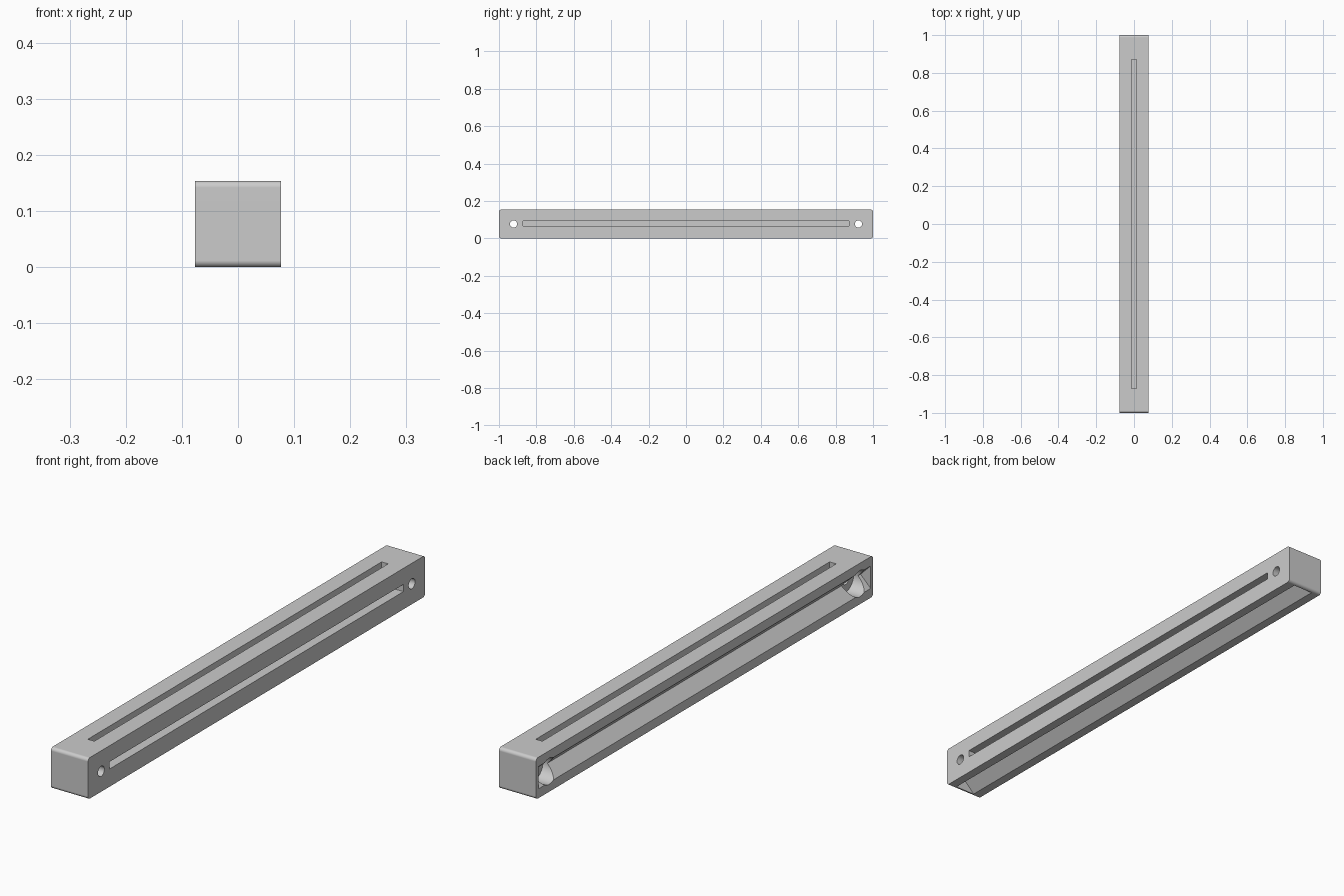
import bpy, bmesh, math
from mathutils import Matrix, Vector

if "Cube" in bpy.data.objects:
    bpy.data.objects.remove(bpy.data.objects["Cube"], do_unlink=True)

# Main dimensions
SIDE = 0.154
HALF = SIDE / 2
LENGTH = 2.0
SLOT_W, SLOT_L, SLOT_D = 0.027, 1.744, 0.05
GROOVE_HALF, GROOVE_L = 0.042, 1.972
HOLE_Y, HOLE_R, BORE_R, BORE_D = 0.922, 0.019, 0.049, 0.06
EDGE_R = 0.012
MID = Vector((0, 0, HALF))

# Single grey material
grey = bpy.data.materials.new("light_grey")
grey.use_nodes = True
grey.diffuse_color = (0.6, 0.6, 0.6, 1)
grey.node_tree.nodes["Principled BSDF"].inputs["Base Color"].default_value = (0.6, 0.6, 0.6, 1)


def make_object(name, bm):
    bmesh.ops.recalc_face_normals(bm, faces=bm.faces)
    mesh = bpy.data.meshes.new(name)
    bm.to_mesh(mesh)
    bm.free()
    mesh.materials.append(grey)
    obj = bpy.data.objects.new(name, mesh)
    bpy.context.collection.objects.link(obj)
    return obj


def box(name, center, size):
    bm = bmesh.new()
    bmesh.ops.create_cube(bm, size=1)
    bmesh.ops.scale(bm, vec=size, verts=bm.verts)
    bmesh.ops.translate(bm, vec=center, verts=bm.verts)
    return make_object(name, bm)


def cylinder_x(name, y, radius, x0, x1):
    bm = bmesh.new()
    bmesh.ops.create_cone(bm, cap_ends=True, segments=48, radius1=radius,
                          radius2=radius, depth=x1 - x0)
    bmesh.ops.rotate(bm, matrix=Matrix.Rotation(math.pi / 2, 3, "Y"), verts=bm.verts)
    bmesh.ops.translate(bm, vec=((x0 + x1) / 2, y, HALF), verts=bm.verts)
    return make_object(name, bm)


def v_groove(name, angle):
    # 45 degree prism opening downwards, turned about the bar's long axis
    bm = bmesh.new()
    over = 0.02
    w = GROOVE_HALF + over
    profile = [(-w, -HALF - over), (w, -HALF - over), (0, -HALF + GROOVE_HALF)]
    face = bm.faces.new([bm.verts.new((x, -GROOVE_L / 2, z)) for x, z in profile])
    ext = bmesh.ops.extrude_face_region(bm, geom=[face])
    moved = [v for v in ext["geom"] if isinstance(v, bmesh.types.BMVert)]
    bmesh.ops.translate(bm, vec=(0, GROOVE_L, 0), verts=moved)
    bmesh.ops.rotate(bm, matrix=Matrix.Rotation(angle, 3, "Y"), verts=bm.verts)
    bmesh.ops.translate(bm, vec=MID, verts=bm.verts)
    return make_object(name, bm)


# Square bar with its four crosswise edges rounded
bar = box("bar", MID, (SIDE, LENGTH, SIDE))
bm = bmesh.new()
bm.from_mesh(bar.data)
cross = [e for e in bm.edges if abs(e.verts[0].co.x - e.verts[1].co.x) > HALF]
bmesh.ops.bevel(bm, geom=cross, offset=EDGE_R, segments=6, profile=0.5, affect="EDGES")
bm.to_mesh(bar.data)
bm.free()

# Blind slots on the top and the left side
cutters = [
    box("top_slot", (0, 0, SIDE), (SLOT_W, SLOT_L, 2 * SLOT_D)),
    box("side_slot", (HALF, 0, HALF + 0.003), (2 * SLOT_D, SLOT_L, SLOT_W)),
    # V grooves on the underside and the right side
    v_groove("bottom_groove", 0),
    v_groove("side_groove", math.pi / 2),
]
# Counterbored screw holes near both ends
for y in (-HOLE_Y, HOLE_Y):
    cutters.append(cylinder_x("counterbore", y, BORE_R, -HALF - 0.05, -HALF + BORE_D))
    cutters.append(cylinder_x("screw_hole", y, HOLE_R, -HALF - 0.06, HALF + 0.05))

# Cut everything out of the bar
bpy.context.view_layer.objects.active = bar
for cutter in cutters:
    cutter.hide_render = True
    mod = bar.modifiers.new("cut", "BOOLEAN")
    mod.operation = "DIFFERENCE"
    mod.solver = "EXACT"
    mod.object = cutter
    bpy.ops.object.modifier_apply(modifier=mod.name)
    bpy.data.objects.remove(cutter, do_unlink=True)

# Smooth the rounded edges and holes, keep flat faces flat
bpy.ops.object.select_all(action="DESELECT")
bar.select_set(True)
bpy.ops.object.shade_smooth_by_angle(angle=math.radians(30))
weighted = bar.modifiers.new("weighted_normals", "WEIGHTED_NORMAL")
weighted.keep_sharp = True
